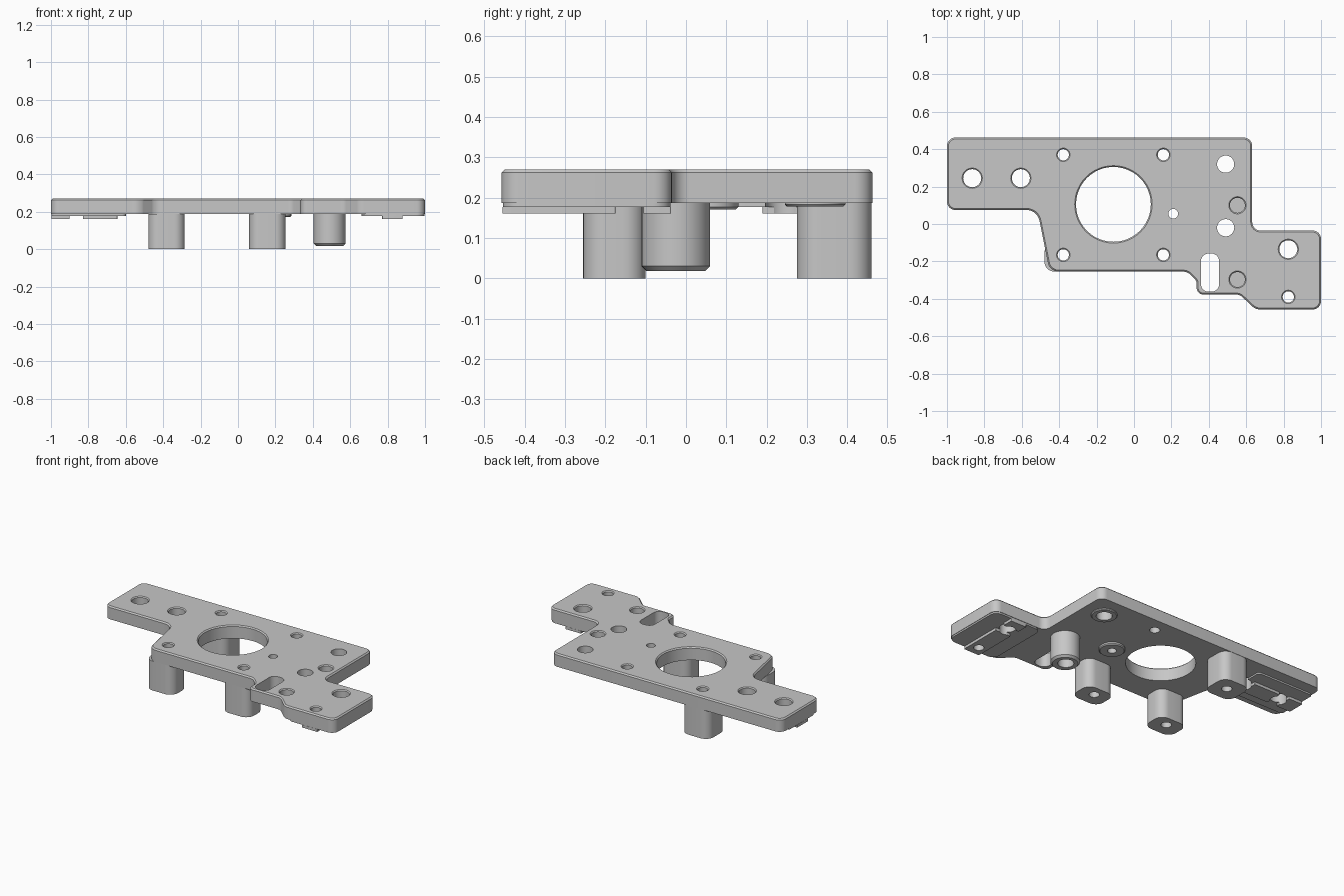
import bpy, bmesh, math
from mathutils import Vector

cube = bpy.data.objects.get("Cube")
if cube:
    bpy.data.objects.remove(cube, do_unlink=True)

grey = bpy.data.materials.new("machined grey")
grey.use_nodes = True
grey.diffuse_color = (0.57, 0.57, 0.57, 1)
grey.node_tree.nodes["Principled BSDF"].inputs["Base Color"].default_value = (0.57, 0.57, 0.57, 1)

TOP, BASE = 0.27, 0.187


def circle(x, y, r, n=48):
    return [(x + r * math.cos(i * math.tau / n), y + r * math.sin(i * math.tau / n)) for i in range(n)]


def rounded(corners, steps=8):
    """Round every (x, y, radius) corner of a polygon with an arc."""
    pts = []
    for i, (x, y, r) in enumerate(corners):
        p = Vector((x, y))
        a = (Vector(corners[i - 1][:2]) - p).normalized()
        b = (Vector(corners[(i + 1) % len(corners)][:2]) - p).normalized()
        half = a.angle(b) / 2
        centre = p + (a + b).normalized() * r / math.sin(half)
        start = p + a * r / math.tan(half) - centre
        end = p + b * r / math.tan(half) - centre
        for s in range(steps + 1):
            pts.append(tuple(centre + start.slerp(end, s / steps).normalized() * r))
    return pts


def box(x0, x1, y0, y1, r):
    return rounded([(x0, y0, r), (x1, y0, r), (x1, y1, r), (x0, y1, r)])


def loft(bm, rings):
    """Closed solid through a stack of (points, z) rings."""
    loops = [[bm.verts.new((x, y, z)) for x, y in pts] for pts, z in rings]
    faces = [bm.faces.new(loops[0]), bm.faces.new(loops[-1])]
    for lo, hi in zip(loops, loops[1:]):
        for i in range(len(lo)):
            faces.append(bm.faces.new((lo[i - 1], lo[i], hi[i], hi[i - 1])))
    bmesh.ops.recalc_face_normals(bm, faces=faces)
    return faces[:2]


def finish(bm, name):
    mesh = bpy.data.meshes.new(name)
    bm.to_mesh(mesh)
    bm.free()
    ob = bpy.data.objects.new(name, mesh)
    bpy.context.collection.objects.link(ob)
    return ob


# Cutter holding every hole: x, y, radius, top chamfer, floor height
HOLES = [
    (-0.11, 0.105, 0.2, 0.007, -0.1),
    (-0.865, 0.245, 0.048, 0.006, -0.1),
    (-0.605, 0.245, 0.048, 0.006, -0.1),
    (0.825, -0.135, 0.048, 0.006, -0.1),
    (0.825, -0.39, 0.03, 0.006, -0.1),
    (0.21, 0.055, 0.026, 0, -0.1),
    (0.49, 0.32, 0.046, 0, -0.1),
    (0.49, -0.02, 0.046, 0, -0.1),
    (0.553, 0.1, 0.04, 0.006, 0.21),
    (0.553, -0.297, 0.04, 0.006, 0.21),
]
HOLES += [(x, y, 0.03, 0.006, -0.1) for x in (-0.378, 0.157) for y in (0.37, -0.165)]

bm = bmesh.new()
for x, y, r, c, floor in HOLES:
    rings = [(circle(x, y, r), floor)]
    if c:
        rings += [(circle(x, y, r), TOP - c), (circle(x, y, r + c), TOP)]
    loft(bm, rings + [(circle(x, y, r + c), TOP + 0.1)])
loft(bm, [(box(0.358, 0.455, -0.362, -0.158, 0.04), z) for z in (-0.1, TOP + 0.1)])
cutter = finish(bm, "hole_cutter")
cutter.hide_render = True


def part(name, pts, z0, z1, top=0, bottom=0):
    """Extruded outline with optional chamfers, drilled by the cutter."""
    bm = bmesh.new()
    caps = loft(bm, [(pts, z0), (pts, z1)])
    for face, size in zip(caps, (bottom, top)):
        if size:
            bmesh.ops.bevel(bm, geom=list(face.edges), offset=size, segments=1,
                            affect='EDGES', clamp_overlap=False)
    ob = finish(bm, name)
    ob.data.materials.append(grey)
    mod = ob.modifiers.new("holes", 'BOOLEAN')
    mod.operation, mod.solver, mod.object = 'DIFFERENCE', 'EXACT', cutter
    bpy.ops.object.select_all(action='DESELECT')
    bpy.context.view_layer.objects.active = ob
    ob.select_set(True)
    bpy.ops.object.modifier_apply(modifier=mod.name)
    bpy.ops.object.shade_smooth_by_angle(angle=math.radians(30))
    return ob


# Main plate
outline = rounded([
    (-1, 0.462, 0.045), (0.632, 0.462, 0.045), (0.632, -0.035, 0.045), (1, -0.035, 0.045),
    (1, -0.457, 0.045), (0.65, -0.457, 0.06), (0.565, -0.377, 0.05), (0.335, -0.377, 0.035),
    (0.335, -0.305, 0.03), (0.285, -0.255, 0.05), (-0.451, -0.255, 0.06),
    (-0.517, 0.075, 0.07), (-1, 0.075, 0.045)])
part("plate", outline, BASE, TOP, top=0.008)

# Thin raised pads under both arms
PAD = 0.177
part("left_arm_pad", box(0.66, 0.997, -0.454, -0.038, 0.045), PAD, BASE)
part("right_arm_pad", box(-0.997, -0.6, 0.12, 0.39, 0.02), PAD, BASE)

# Guide rails, each split by a cross slot
for name, rect in (("left_rail_front", (0.77, 0.88, -0.455, -0.175)),
                   ("left_rail_back", (0.77, 0.88, -0.105, -0.037)),
                   ("right_rail_outer", (-0.998, -0.9, 0.19, 0.3)),
                   ("right_rail_inner", (-0.83, -0.645, 0.19, 0.3))):
    part(name, box(*rect, 0.004), 0.16, PAD)

# Square mounting posts
for name, x, y0, y1 in (("front_left_post", 0.157, -0.255, -0.1),
                        ("front_right_post", -0.382, -0.255, -0.1),
                        ("back_right_post", -0.382, 0.275, 0.46)):
    part(name, box(x - 0.097, x + 0.097, y0, y1, 0.055), 0, BASE)

# Round bushing and two low collars around holes
part("bushing", circle(0.49, -0.025, 0.085), 0.018, BASE, bottom=0.012)
part("centre_collar", circle(0.21, 0.055, 0.075), 0.171, BASE, bottom=0.006)
part("back_collar", circle(0.49, 0.32, 0.075), 0.178, BASE, bottom=0.005)

bpy.data.objects.remove(cutter, do_unlink=True)
